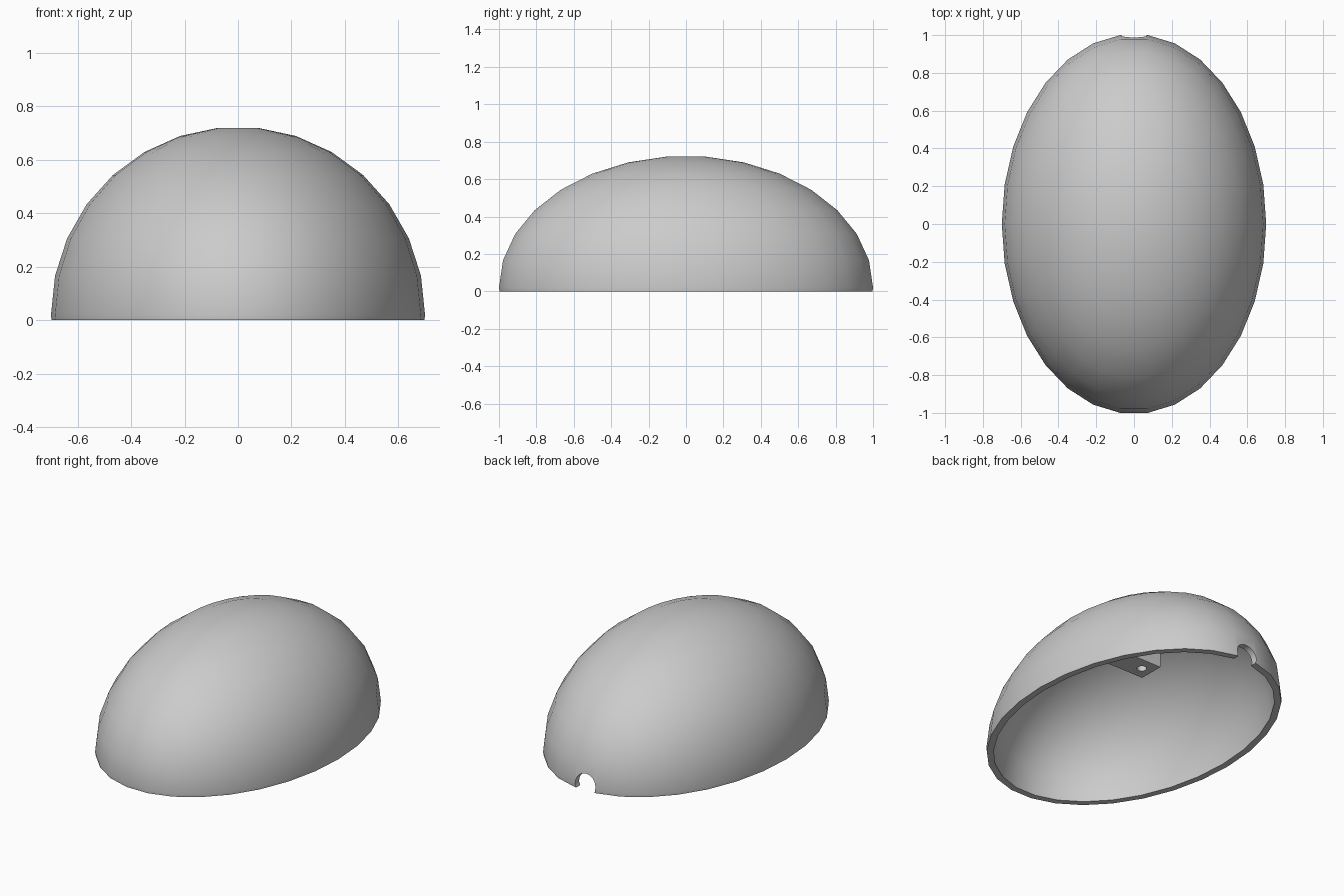
import bpy, bmesh, math
from mathutils import Vector, Matrix

old = bpy.data.objects.get("Cube")
if old:
    bpy.data.objects.remove(old, do_unlink=True)

SEG = 30                                  # sides around the dome
STEP = 2 * math.pi / SEG
LIFT = 0.02                               # dome equator above the ground
OUTER = Vector((0.70, 1.0055, 0.704))
INNER = OUTER - Vector((0.04, 0.04, 0.04))

grey = bpy.data.materials.new("plain grey")
grey.use_nodes = True
grey.diffuse_color = (0.6, 0.6, 0.6, 1)
grey.node_tree.nodes["Principled BSDF"].inputs["Base Color"].default_value = (0.6, 0.6, 0.6, 1)


def make_object(name, bm):
    bmesh.ops.recalc_face_normals(bm, faces=bm.faces)
    mesh = bpy.data.meshes.new(name)
    bm.to_mesh(mesh)
    bm.free()
    mesh.materials.append(grey)
    obj = bpy.data.objects.new(name, mesh)
    bpy.context.collection.objects.link(obj)
    return obj


def ring(bm, radii, spread, z):
    return [bm.verts.new((radii.x * spread * math.cos(i * STEP),
                          radii.y * spread * math.sin(i * STEP), z)) for i in range(SEG)]


def dome_rings(bm, radii):
    """Rings from the ground up to the small flat crown."""
    rings = [ring(bm, radii, 0.997, 0)]
    for k in range(SEG // 4 + 1):
        rings.append(ring(bm, radii, math.cos(k * STEP), LIFT + radii.z * math.sin(k * STEP)))
    return rings


def skin(bm, rings):
    for a, b in zip(rings, rings[1:]):
        for i in range(SEG):
            j = (i + 1) % SEG
            bm.faces.new((a[i], a[j], b[j], b[i]))


def cylinder(name, radius, depth, matrix):
    bm = bmesh.new()
    bmesh.ops.create_cone(bm, cap_ends=True, segments=24, radius1=radius,
                          radius2=radius, depth=depth, matrix=matrix)
    return make_object(name, bm)


def boolean(obj, tool, operation):
    tool.hide_render = True
    mod = obj.modifiers.new("cut", 'BOOLEAN')
    mod.object, mod.operation, mod.solver = tool, operation, 'EXACT'
    bpy.context.view_layer.objects.active = obj
    bpy.ops.object.modifier_apply(modifier=mod.name)
    bpy.data.objects.remove(tool, do_unlink=True)


def smooth(obj):
    bpy.ops.object.select_all(action='DESELECT')
    obj.select_set(True)
    bpy.context.view_layer.objects.active = obj
    bpy.ops.object.shade_smooth_by_angle(angle=math.radians(30))


# Hollow dome with a flat rim
bm = bmesh.new()
outside, inside = dome_rings(bm, OUTER), dome_rings(bm, INNER)
skin(bm, outside[::-1] + inside)
bm.faces.new(outside[-1])
bm.faces.new(inside[-1])
shell = make_object("dome_shell", bm)

# Cable notch through the back wall
notch = cylinder("notch_cutter", 0.07, 0.3,
                 Matrix.Translation((0, 1, 0.03)) @ Matrix.Rotation(math.pi / 2, 4, 'X'))
boolean(shell, notch, 'DIFFERENCE')
smooth(shell)

# Screw tab on the inner wall, trimmed to the dome and drilled
bm = bmesh.new()
bmesh.ops.create_cube(bm, size=1, matrix=Matrix.Translation((0.48, 0.51, 0.08))
                      @ Matrix.Diagonal((0.36, 0.16, 0.12, 1)))
tab = make_object("screw_tab", bm)

bm = bmesh.new()
limit = dome_rings(bm, INNER + Vector((0.01, 0.01, 0.01)))
skin(bm, limit)
bm.faces.new(limit[0])
bm.faces.new(limit[-1])
boolean(tab, make_object("tab_trimmer", bm), 'INTERSECT')
boolean(tab, cylinder("screw_hole_cutter", 0.028, 0.4,
                      Matrix.Translation((0.37, 0.51, 0.08))), 'DIFFERENCE')
smooth(tab)
